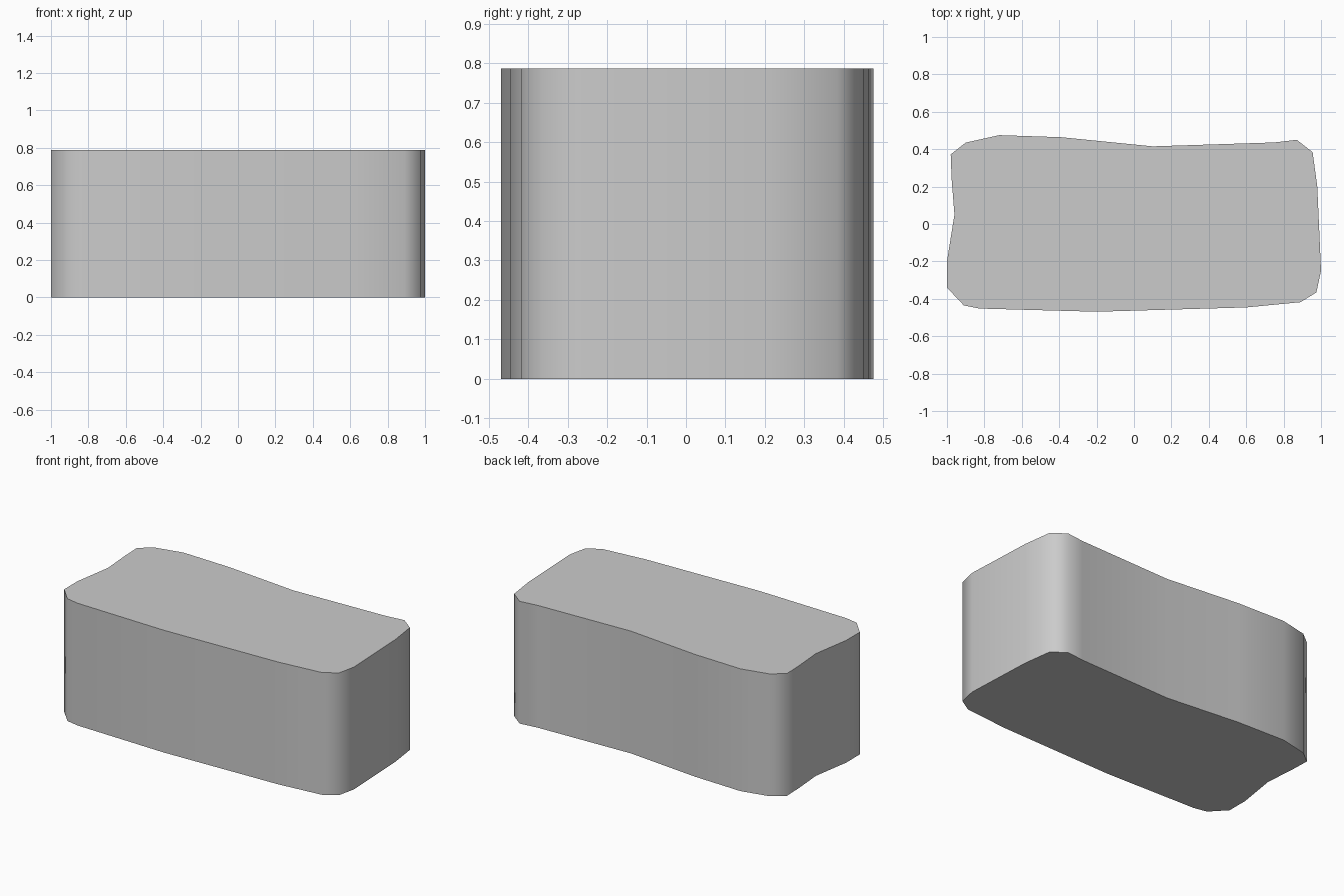
import bpy
import bmesh
import math

cube = bpy.data.objects.get("Cube")
if cube:
    bpy.data.objects.remove(cube, do_unlink=True)

HEIGHT = 0.787

# Worn block outline, counterclockwise from the front right corner
OUTLINE = [
    (-1.0, -0.2), (-1.0, -0.34), (-0.91, -0.435), (-0.825, -0.452),
    (-0.2, -0.469), (0.6, -0.446), (0.89, -0.418), (0.975, -0.366),
    (1.0, -0.25), (0.98, 0.2), (0.955, 0.384), (0.87, 0.45),
    (0.75, 0.436), (0.1, 0.415), (-0.39, 0.464), (-0.72, 0.475),
    (-0.9, 0.435), (-0.98, 0.372), (-0.975, 0.24), (-0.96, 0.05),
]

# Stone colour
stone = bpy.data.materials.new("grey stone")
stone.use_nodes = True
grey = (0.6, 0.6, 0.6, 1)
stone.diffuse_color = grey
stone.node_tree.nodes["Principled BSDF"].inputs["Base Color"].default_value = grey

# Block: extrude the outline straight up
bm = bmesh.new()
base = bm.faces.new([bm.verts.new((x, y, 0)) for x, y in OUTLINE])
top = bmesh.ops.extrude_face_region(bm, geom=[base], use_keep_orig=True)["geom"]
bmesh.ops.translate(bm, vec=(0, 0, HEIGHT),
                    verts=[v for v in top if isinstance(v, bmesh.types.BMVert)])
bmesh.ops.recalc_face_normals(bm, faces=bm.faces)
mesh = bpy.data.meshes.new("stone_block")
bm.to_mesh(mesh)
bm.free()
mesh.materials.append(stone)

block = bpy.data.objects.new("stone_block", mesh)
bpy.context.collection.objects.link(block)
bpy.context.view_layer.objects.active = block
block.select_set(True)

# Smooth sides, crisp top and bottom rims
bpy.ops.object.shade_smooth_by_angle(angle=math.radians(60))
